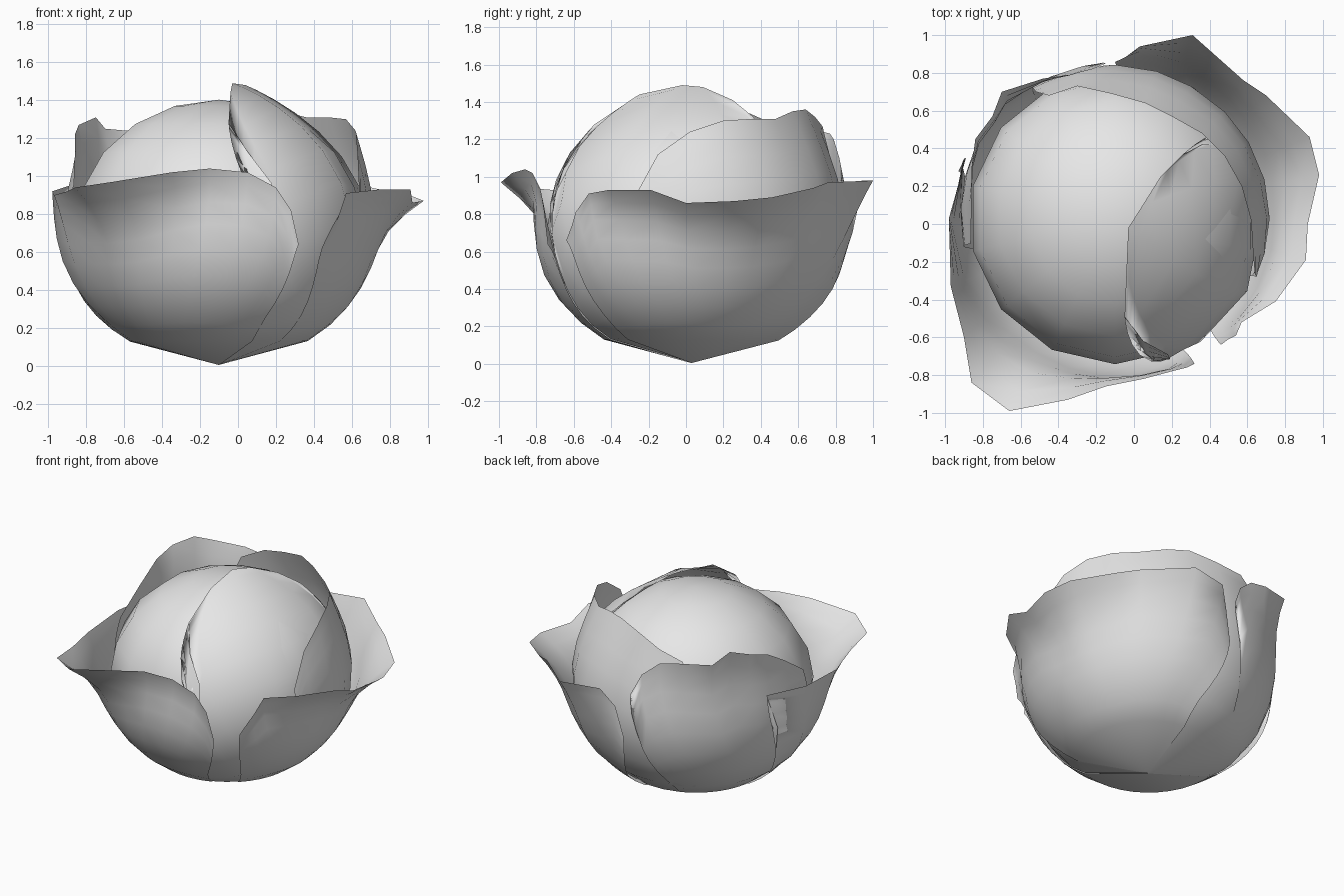
import bpy
import bmesh
from math import atan2, cos, sin, pi, radians, hypot, sqrt
from mathutils import Vector

if "Cube" in bpy.data.objects:
    bpy.data.objects.remove(bpy.data.objects["Cube"])

CENTER = Vector((-0.1, 0.03, 0.73))
WIDE, TALL = 0.78, 0.68
FIRST_RING = radians(38)
SPLIT = radians(50)

grey = bpy.data.materials.new("pale_grey")
grey.use_nodes = True
grey.diffuse_color = (0.8, 0.8, 0.8, 1)
grey.node_tree.nodes["Principled BSDF"].inputs["Base Color"].default_value = grey.diffuse_color


def finish(name, bm):
    """Turn a bmesh into a smooth shaded object."""
    mesh = bpy.data.meshes.new(name)
    for face in bm.faces:
        face.smooth = True
    bm.to_mesh(mesh)
    bm.free()
    mesh.materials.append(grey)
    obj = bpy.data.objects.new(name, mesh)
    bpy.context.collection.objects.link(obj)
    return obj


def clamp(value):
    return max(0, min(1, value))


def shell(polar, scale):
    """Body radius at a polar angle from below; all layers merge at the stem."""
    merged = 1.06 + (scale - 1) * 0.1
    part = clamp((polar - SPLIT) / radians(25))
    layer = merged + (scale - merged) * part
    return layer / sqrt((cos(polar) / TALL) ** 2 + (sin(polar) / WIDE) ** 2)


def leaf(name, scale, base, flare, rim, rows=9):
    """Sheet that climbs the body from the stem to the rim points.
    base and flare hold the values at the first and last column."""
    bm = bmesh.new()
    stem = bm.verts.new(CENTER - Vector((0, 0, shell(0, scale))))
    columns = []
    turn = radians(base[0])
    for i, point in enumerate(rim):
        offset = Vector(point) - CENTER
        u = i / (len(rim) - 1)
        start = radians(base[0] + (base[1] - base[0]) * u)
        power = flare[0] + (flare[1] - flare[0]) * u
        angle = atan2(offset.y, offset.x)
        # keep the turning angle continuous from column to column
        angle += 2 * pi * round((turn - angle) / (2 * pi))
        turn = angle
        top = atan2(hypot(offset.x, offset.y), -offset.z)
        reach = max(offset.length, shell(top, scale))
        column = []
        for j in range(rows):
            s = 1 - (1 - j / (rows - 1)) ** 1.4
            polar = FIRST_RING + (top - FIRST_RING) * s
            swing = sin(pi / 2 * clamp((polar - SPLIT) / (top - SPLIT)))
            around = start + (angle - start) * swing
            blend = (polar / top) ** power
            radius = shell(polar, scale) * (1 - blend) + reach * blend
            direction = Vector((sin(polar) * cos(around), sin(polar) * sin(around), -cos(polar)))
            column.append(bm.verts.new(CENTER + direction * radius))
        columns.append(column)
    for a, b in zip(columns, columns[1:]):
        bm.faces.new((stem, a[0], b[0]))
        for j in range(rows - 1):
            bm.faces.new((a[j], a[j + 1], b[j + 1], b[j]))
    bmesh.ops.recalc_face_normals(bm, faces=bm.faces)
    return finish(name, bm)


# Round heart
bm = bmesh.new()
bmesh.ops.create_uvsphere(bm, u_segments=14, v_segments=10, radius=0.99)
for vert in bm.verts:
    vert.co = CENTER + Vector((vert.co.x * WIDE, vert.co.y * WIDE, vert.co.z * TALL))
finish("heart", bm)

# Inner leaf folded over the crown
leaf("crown_leaf", 1.025, (-68, 35), (6, 6), [
    (.18, -.69, .96), (.05, -.62, 1.13), (-.05, -.49, 1.28), (-.04, -.25, 1.44),
    (-.03, -.02, 1.49), (.04, .09, 1.48), (.14, .25, 1.41), (.25, .36, 1.32),
    (.36, .42, 1.2), (.42, .4, 1.1)], rows=11)

# Inner leaf around the back left
leaf("back_left_leaf", 1.035, (-25, 125), (6, 6), [
    (.64, -.27, .9), (.63, -.15, 1.12), (.62, .02, 1.24), (.57, .2, 1.3),
    (.48, .36, 1.31), (.36, .48, 1.31), (.2, .57, 1.35), (.06, .64, 1.36),
    (-.12, .69, 1.32), (-.3, .73, 1.27), (-.45, .68, 1.2), (-.52, .7, 1.08)])

# Tall leaf around the back right
leaf("back_right_leaf", 1.05, (112, 195), (10, 10), [
    (-.2, .83, .75), (-.15, .85, .95), (-.22, .82, 1.1), (-.34, .79, 1.2),
    (-.48, .77, 1.23), (-.7, .7, 1.25), (-.75, .57, 1.31), (-.84, .45, 1.27),
    (-.86, .3, 1.22), (-.86, .1, 1.1), (-.84, -.1, .95)])

# Outer leaf, left side
leaf("outer_left_leaf", 1.07, (-47, 80), (24, 3), [
    (.46, -.64, .66), (.5, -.61, .74), (.54, -.59, .81), (.57, -.52, .91),
    (.75, -.41, .93), (.91, -.19, .93), (.92, 0, .86), (.98, .26, .87),
    (.93, .46, .89), (.7, .68, .94), (.58, .76, .97), (.31, 1, .98),
    (.03, .94, .98), (-.05, .88, .85), (-.1, .85, .64)])

# Outer leaf, front right
leaf("outer_front_leaf", 1.08, (-68, -187), (24, 4), [
    (.32, -.74, .64), (.28, -.76, .82), (.2, -.78, .94),
    (.05, -.82, 1.02), (-.15, -.86, 1.04), (-.35, -.93, 1.02), (-.66, -.99, .97),
    (-.86, -.84, .94), (-.9, -.6, .92), (-.97, -.33, .9), (-.98, .03, .92),
    (-.89, .35, .95), (-.93, .28, .7)])
